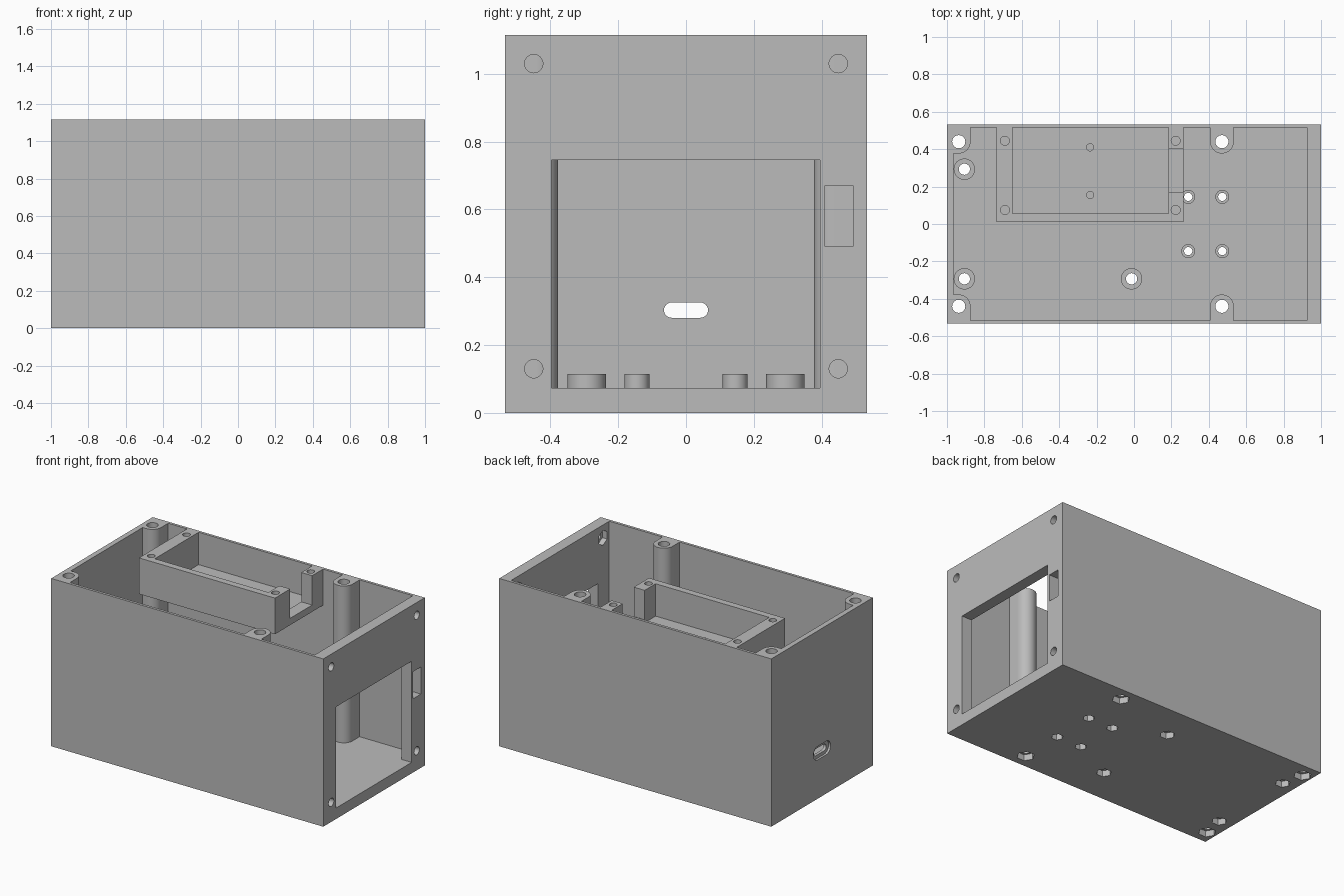
import bpy, bmesh, math

cube = bpy.data.objects.get("Cube")
if cube:
    bpy.data.objects.remove(cube, do_unlink=True)

HX, HY, TOP, FLOOR = 1.0, 0.533, 1.115, 0.073
IN_L, IN_R, IN_Y = -0.965, 0.925, 0.515

grey = bpy.data.materials.new("plain_grey")
grey.use_nodes = True
colour = (0.5, 0.5, 0.5, 1)
grey.diffuse_color = colour
grey.node_tree.nodes["Principled BSDF"].inputs["Base Color"].default_value = colour


def arc(cx, cy, r, a0=0, a1=360, n=32):
    """Points on an arc; a full turn leaves out the repeated end point."""
    count = n if a1 - a0 == 360 else n + 1
    steps = [math.radians(a0 + (a1 - a0) * i / n) for i in range(count)]
    return [(cx + r * math.cos(a), cy + r * math.sin(a)) for a in steps]


def rect(u0, u1, v0, v1):
    return [(u0, v0), (u1, v0), (u1, v1), (u0, v1)]


def stadium(cu, cv, length, height):
    r, d = height / 2, (length - height) / 2
    return arc(cu + d, cv, r, -90, 90, 12) + arc(cu - d, cv, r, 90, 270, 12)


def prisms(name, specs):
    """One object from (outline, low, high, axis) extrusions."""
    bm = bmesh.new()
    for pts, lo, hi, axis in specs:
        def at(p, w):
            return (p[0], p[1], w) if axis == "z" else (w, p[0], p[1])
        low = [bm.verts.new(at(p, lo)) for p in pts]
        high = [bm.verts.new(at(p, hi)) for p in pts]
        bm.faces.new(low[::-1])
        bm.faces.new(high)
        for i in range(len(pts)):
            j = (i + 1) % len(pts)
            bm.faces.new((low[i], low[j], high[j], high[i]))
    bmesh.ops.recalc_face_normals(bm, faces=bm.faces)
    mesh = bpy.data.meshes.new(name)
    bm.to_mesh(mesh)
    bm.free()
    obj = bpy.data.objects.new(name, mesh)
    bpy.context.collection.objects.link(obj)
    return obj


def finish(obj, cutters):
    """Cut the part, then colour and shade it."""
    for cutter in cutters:
        mod = obj.modifiers.new("cut", "BOOLEAN")
        mod.operation, mod.solver, mod.object = "DIFFERENCE", "EXACT", cutter
    bpy.context.view_layer.update()
    graph = bpy.context.evaluated_depsgraph_get()
    mesh = bpy.data.meshes.new_from_object(obj.evaluated_get(graph))
    obj.modifiers.clear()
    obj.data = mesh
    mesh.materials.clear()
    mesh.materials.append(grey)
    bpy.ops.object.select_all(action="DESELECT")
    obj.select_set(True)
    bpy.context.view_layer.objects.active = obj
    bpy.ops.object.shade_smooth_by_angle(angle=math.radians(30))


# Screw positions
post_spots = [(x, s * 0.44) for x in (-0.937, 0.47) for s in (-1, 1)]
large_spots = [(x, s * 0.293) for x in (-0.907, -0.013) for s in (-1, 1)]
small_spots = [(x, s * 0.145) for x in (0.29, 0.472) for s in (-1, 1)]
panel_spots = [(s * 0.449, z) for s in (-1, 1) for z in (0.13, 1.03)]
sets = [(post_spots, 0.035, 0.054, TOP + 0.1),
        (large_spots, 0.03, 0.046, 0.2),
        (small_spots, 0.022, 0.036, 0.2)]

# Cutters: cavity, openings, round holes and hexagonal nut pockets
cavity = prisms("cavity_cutter", [(rect(IN_L, IN_R, -IN_Y, IN_Y), FLOOR, TOP + 0.1, "z")])
openings = prisms("opening_cutter", [
    (rect(-0.397, 0.395, FLOOR, 0.745), 0.9, 1.1, "x"),
    (rect(0.41, 0.492, 0.49, 0.67), 0.9, 1.1, "x"),
    (stadium(0, 0.303, 0.13, 0.045), -1.1, -0.9, "x")])
holes = prisms("hole_cutter",
               [(arc(x, y, r), -0.1, h, "z") for spots, r, _, h in sets for x, y in spots]
               + [(arc(y, z, 0.027), 0.9, 1.1, "x") for y, z in panel_spots])
pockets = prisms("pocket_cutter",
                 [(arc(x, y, r, n=6), -0.1, 0.04, "z") for spots, _, r, _ in sets for x, y in spots]
                 + [(arc(y, z, 0.05, 30, 390, 6), 0.89, 0.96, "x") for y, z in panel_spots]
                 + [(stadium(0, 0.303, 0.18, 0.09), -1.1, -0.985, "x")])

# Outer shell
shell = prisms("enclosure_shell", [(rect(-HX, HX, -HY, HY), 0, TOP, "z")])
finish(shell, [cavity, openings, holes, pockets])

# Full-height screw posts against the walls
R = 0.063
posts = []
for x, y in post_spots:
    if x < 0:
        outline = [(IN_L, IN_Y), (IN_L, 0.44 - R)] + arc(x, 0.44, R, -90, 0, 12) + [(x + R, IN_Y)]
    else:
        outline = [(x - R, IN_Y)] + arc(x, 0.44, R, 180, 360.01, 24) + [(x + R, IN_Y)]
    side = 1 if y > 0 else -1
    posts.append(([(u, v * side) for u, v in outline], FLOOR, TOP, "z"))
finish(prisms("screw_posts", posts), [holes])

# Short standoffs on the floor
standoffs = [(arc(x, y, r), FLOOR, 0.115, "z")
             for spots, r in ((large_spots, 0.057), (small_spots, 0.037)) for x, y in spots]
finish(prisms("floor_standoffs", standoffs), [holes])

# Raised tray with an open notch at one end
tray = prisms("raised_tray", [(rect(-0.735, 0.265, 0.01, IN_Y), 0.875, TOP, "z")])
tray_pocket = prisms("tray_pocket_cutter", [(rect(-0.65, 0.185, 0.055, 0.6), 0.9, 1.3, "z")])
tray_notch = prisms("tray_notch_cutter", [(rect(0.1, 0.3, 0.17, 0.4), 0.92, 1.3, "z")])
tray_holes = prisms("tray_hole_cutter",
                    [(arc(x, y, 0.024), 0.95, 1.3, "z") for x in (-0.69, 0.223) for y in (0.075, 0.445)]
                    + [(arc(-0.235, y, 0.019), 0.8, 1.0, "z") for y in (0.155, 0.41)])
finish(tray, [tray_pocket, tray_notch, tray_holes])

# Remove the cutters
for cutter in (cavity, openings, holes, pockets, tray_pocket, tray_notch, tray_holes):
    bpy.data.objects.remove(cutter, do_unlink=True)
